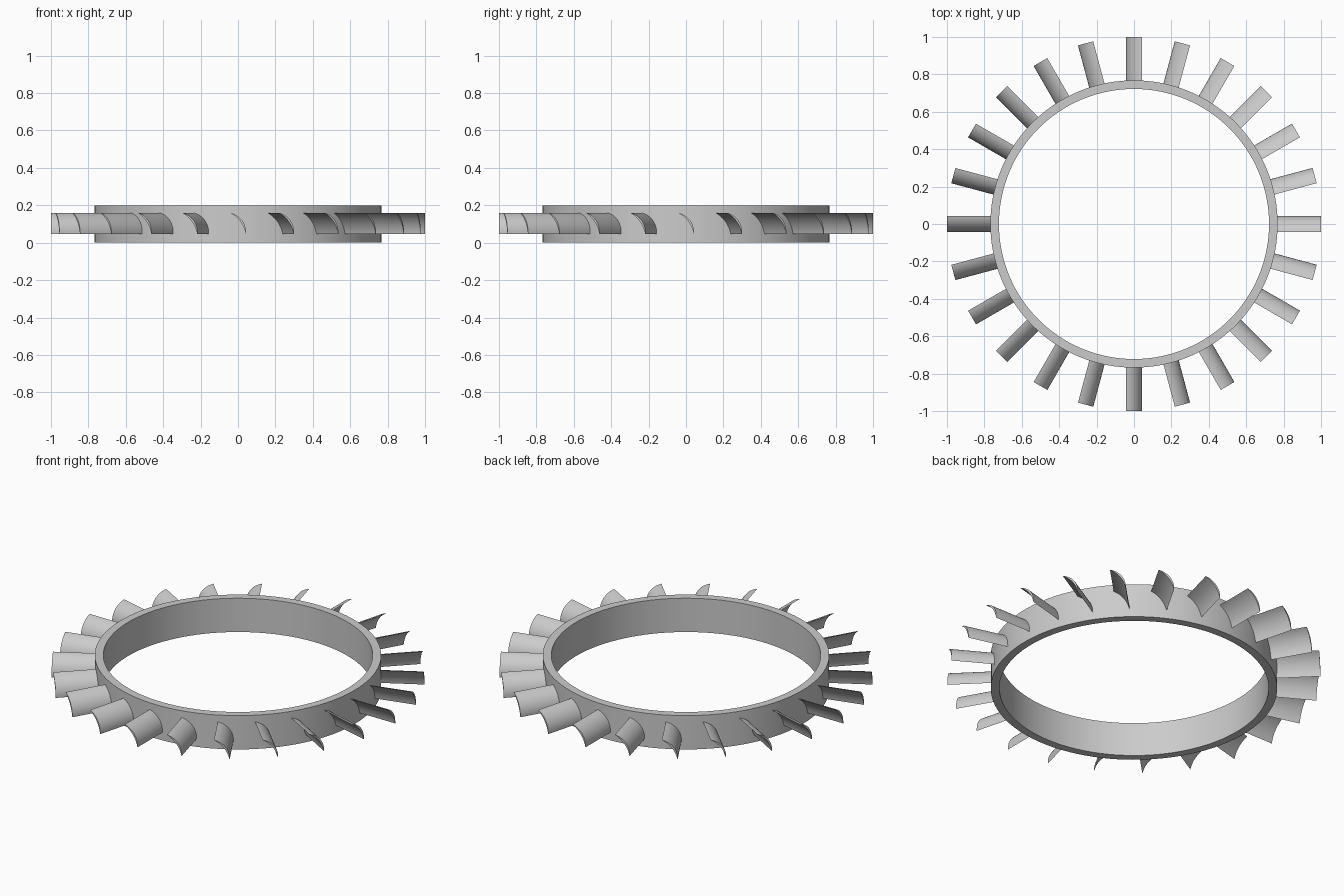
import bpy, math
from mathutils import Vector, Matrix

if "Cube" in bpy.data.objects:
    bpy.data.objects.remove(bpy.data.objects["Cube"])

SEGMENTS, BLADES = 128, 24
R_IN, R_OUT, HEIGHT = 0.722, 0.768, 0.2


def make_object(name, verts, faces):
    mesh = bpy.data.meshes.new(name)
    mesh.from_pydata(verts, [], faces)
    mesh.update()
    obj = bpy.data.objects.new(name, mesh)
    bpy.context.collection.objects.link(obj)
    bpy.ops.object.select_all(action='DESELECT')
    obj.select_set(True)
    bpy.context.view_layer.objects.active = obj
    bpy.ops.object.shade_smooth_by_angle(angle=math.radians(30))
    return obj


def arc(start, end, sagitta, steps):
    """Points of a circular arc bulging to the left of start -> end."""
    chord = end - start
    half = chord.length / 2
    radius = (half ** 2 + sagitta ** 2) / (2 * sagitta)
    spread = math.asin(half / radius)
    along = chord.normalized()
    out = Vector((-along.y, along.x))
    centre = (start + end) / 2 + out * (sagitta - radius)
    angles = [spread * (2 * i / steps - 1) for i in range(steps + 1)]
    return [centre + radius * (along * math.sin(a) + out * math.cos(a)) for a in angles]


# Hub ring: rectangular section swept around z
section = [(R_IN, 0), (R_OUT, 0), (R_OUT, HEIGHT), (R_IN, HEIGHT)]
verts, faces = [], []
for i in range(SEGMENTS):
    a = 2 * math.pi * i / SEGMENTS
    verts += [(r * math.cos(a), r * math.sin(a), z) for r, z in section]
    n = (i + 1) % SEGMENTS
    for k in range(4):
        m = (k + 1) % 4
        faces.append((4 * i + k, 4 * n + k, 4 * n + m, 4 * i + m)[::-1])
make_object("hub_ring", verts, faces)

# Blades: crescent section (tangent, z) extruded outward from the ring
top, bottom = Vector((-0.042, 0.16)), Vector((0.042, 0.047))
STEPS = 14
outer = arc(top, bottom, 0.027, STEPS)
inner = arc(top, bottom, 0.016, STEPS)
profile = outer + inner[-2:0:-1]
count = len(profile)
for b in range(BLADES):
    turn = Matrix.Rotation(2 * math.pi * b / BLADES, 3, 'Z')
    verts = [turn @ Vector((r, p.x, p.y)) for r in (0.745, 1.0) for p in profile]
    faces = [(k, (k + 1) % count, count + (k + 1) % count, count + k)[::-1]
             for k in range(count)]
    # end caps as strips between the two arcs
    for base in (0, count):
        for k in range(STEPS):
            quad = [k, k + 1, (count - k - 1) % count, (count - k) % count]
            quad = [base + q for q in dict.fromkeys(quad)]
            faces.append(quad if base == 0 else quad[::-1])
    blade = make_object(f"blade_{b + 1:02d}", verts, faces)
    # consistent outward normals
    bpy.ops.object.mode_set(mode='EDIT')
    bpy.ops.mesh.select_all(action='SELECT')
    bpy.ops.mesh.normals_make_consistent(inside=False)
    bpy.ops.object.mode_set(mode='OBJECT')
